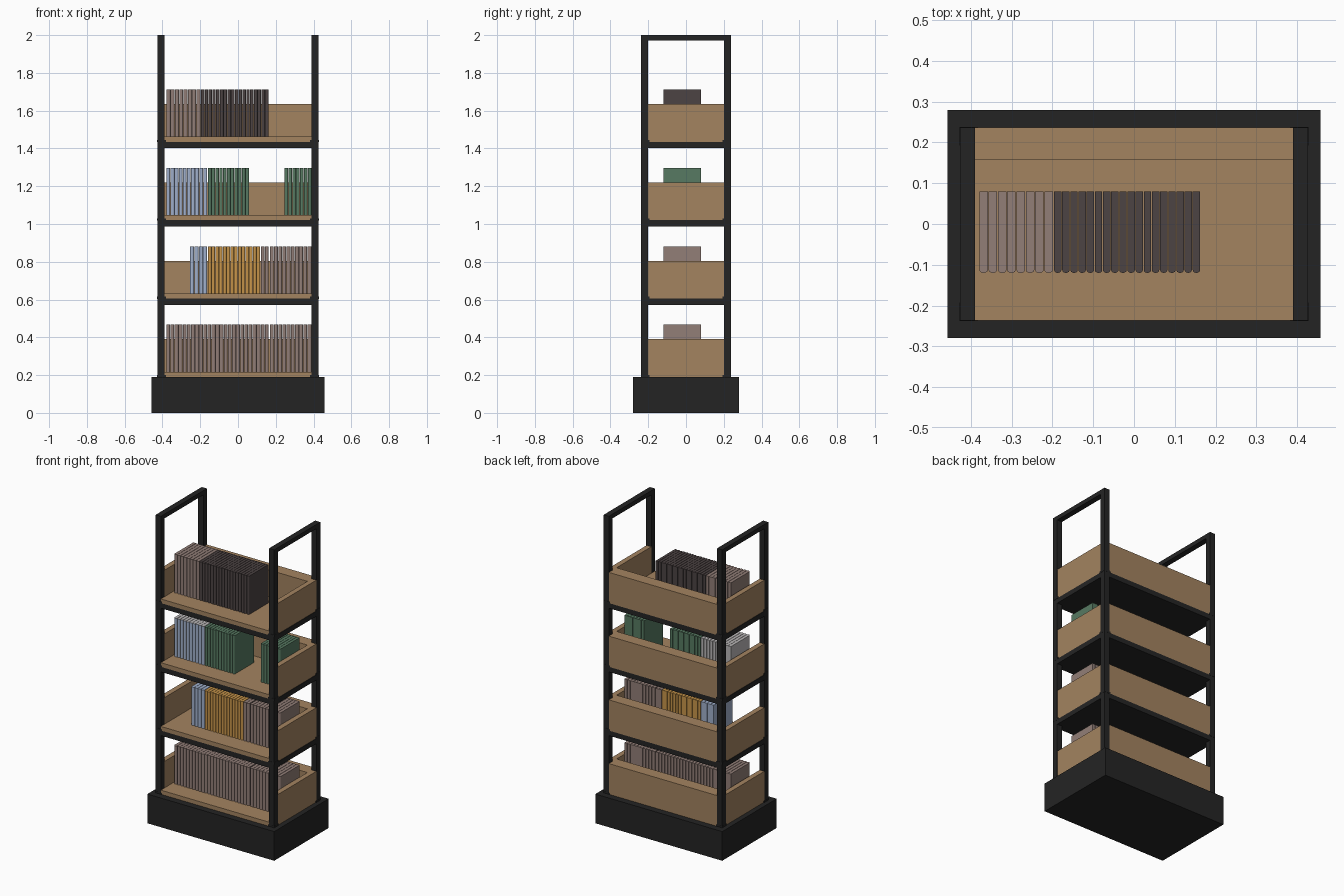
import bpy, bmesh, math

if "Cube" in bpy.data.objects:
    bpy.data.objects.remove(bpy.data.objects["Cube"])


def material(name, rgb):
    m = bpy.data.materials.new(name)
    lin = [((c / 255 + 0.055) / 1.055) ** 2.4 for c in rgb]
    m.diffuse_color = (*lin, 1)
    m.use_nodes = True
    m.node_tree.nodes["Principled BSDF"].inputs["Base Color"].default_value = m.diffuse_color
    return m


BLACK = material("black_metal", (36, 36, 36))
WOOD = material("wood", (163, 131, 96))
MAUVE = material("mauve_cover", (146, 126, 119))
DARK = material("dark_cover", (76, 67, 67))
GREEN = material("green_cover", (87, 122, 98))
AMBER = material("amber_cover", (200, 149, 74))
BLUE = material("blue_cover", (160, 176, 204))
GREY = material("pale_grey_cover", (186, 183, 184))


def finish(name, bm, *mats):
    bmesh.ops.recalc_face_normals(bm, faces=bm.faces)
    me = bpy.data.meshes.new(name)
    bm.to_mesh(me)
    bm.free()
    for m in mats:
        me.materials.append(m)
    ob = bpy.data.objects.new(name, me)
    bpy.context.collection.objects.link(ob)
    return ob


def add_box(bm, x0, x1, y0, y1, z0, z1):
    vs = bmesh.ops.create_cube(bm, size=1)["verts"]
    for v in vs:
        v.co = ((x0 + x1) / 2 + v.co.x * (x1 - x0),
                (y0 + y1) / 2 + v.co.y * (y1 - y0),
                (z0 + z1) / 2 + v.co.z * (z1 - z0))


def box(name, mat, *dims):
    bm = bmesh.new()
    add_box(bm, *dims)
    return finish(name, bm, mat)


def books(name, x0, x1, z0, pitch, body, spine=None):
    """Row of upright books with rounded spines facing the front."""
    n = max(1, round((x1 - x0) / pitch))
    step = (x1 - x0) / n
    bm = bmesh.new()
    for i in range(n):
        a, b = x0 + i * step + 0.001, x0 + (i + 1) * step - 0.001
        mid, half = (a + b) / 2, (b - a) / 2
        outline = [(b, 0.08), (a, 0.08)]
        for k in range(7):
            t = math.pi * k / 6
            outline.append((mid - half * math.cos(t), -0.113 - 0.007 * math.sin(t)))
        low = [bm.verts.new((x, y, z0)) for x, y in outline]
        high = [bm.verts.new((x, y, z0 + 0.25)) for x, y in outline]
        bm.faces.new(low[::-1])
        bm.faces.new(high)
        for k in range(len(outline)):
            j = (k + 1) % len(outline)
            f = bm.faces.new((low[k], low[j], high[j], high[k]))
            if spine and 2 <= k < len(outline) - 1:
                f.material_index = 1
    finish(name, bm, body, *([spine] if spine else []))


PX, PY, T = 0.427, 0.237, 0.037   # outer post limits and post thickness
IX, IY = PX - T, PY - T

# Plinth
box("plinth", BLACK, -0.457, 0.457, -0.28, 0.28, 0, 0.19)

# Two side hoops made of posts and a top bar
for side, s in (("left", -1), ("right", 1)):
    xa, xb = sorted((s * IX, s * PX))
    box(side + "_front_post", BLACK, xa, xb, -PY, -IY, 0.19, 2)
    box(side + "_back_post", BLACK, xa, xb, IY, PY, 0.19, 2)
    box(side + "_top_bar", BLACK, xa, xb, -IY, IY, 1.972, 2)

# Shelf trays
levels = [0.19 + 0.415 * i for i in range(4)]
for i, z in enumerate(levels):
    tag = "shelf_%d_" % (i + 1)
    if i:
        box(tag + "frame", BLACK, -PX, PX, -PY, PY, z - 0.033, z)
    box(tag + "board", WOOD, -IX, IX, -PY, PY, z, z + 0.027)
    box(tag + "back_panel", WOOD, -IX, IX, 0.157, PY, z + 0.027, z + 0.2)
    for side, s in (("left", -1), ("right", 1)):
        xa, xb = sorted((s * IX, s * (PX - 0.003)))
        box(tag + side + "_panel", WOOD, xa, xb, -IY, IY, z, z + 0.2)
    # Small collars where the posts meet the frame
    bm = bmesh.new()
    for sx in (-1, 1):
        for sy in (-1, 1):
            xa, xb = sorted((sx * (IX - 0.008), sx * (PX + 0.001)))
            ya, yb = sorted((sy * (IY - 0.008), sy * (PY + 0.001)))
            add_box(bm, xa, xb, ya, yb, z - 0.002, z + 0.01)
    finish(tag + "post_collars", bm, BLACK)

# Book rows: level, start, end, thickness, cover, spine
rows = [
    ("mauve_books_bottom_left", 0, -0.38, 0.163, 0.0215, MAUVE, None),
    ("mauve_books_bottom_right", 0, 0.168, 0.389, 0.0215, MAUVE, None),
    ("blue_books_lower", 1, -0.255, -0.162, 0.023, BLUE, None),
    ("amber_books", 1, -0.16, 0.118, 0.02, AMBER, None),
    ("mauve_books_lower_left", 1, 0.12, 0.163, 0.0215, MAUVE, None),
    ("mauve_books_lower_right", 1, 0.168, 0.389, 0.0215, MAUVE, None),
    ("pale_books", 2, -0.38, -0.162, 0.022, GREY, BLUE),
    ("green_books_left", 2, -0.16, 0.06, 0.02, GREEN, None),
    ("green_books_right", 2, 0.246, 0.389, 0.02, GREEN, None),
    ("mauve_books_top", 3, -0.38, -0.198, 0.0225, MAUVE, None),
    ("dark_books", 3, -0.197, 0.163, 0.02, DARK, None),
]
for name, lv, x0, x1, pitch, body, spine in rows:
    books(name, x0, x1, levels[lv] + 0.027, pitch, body, spine)
